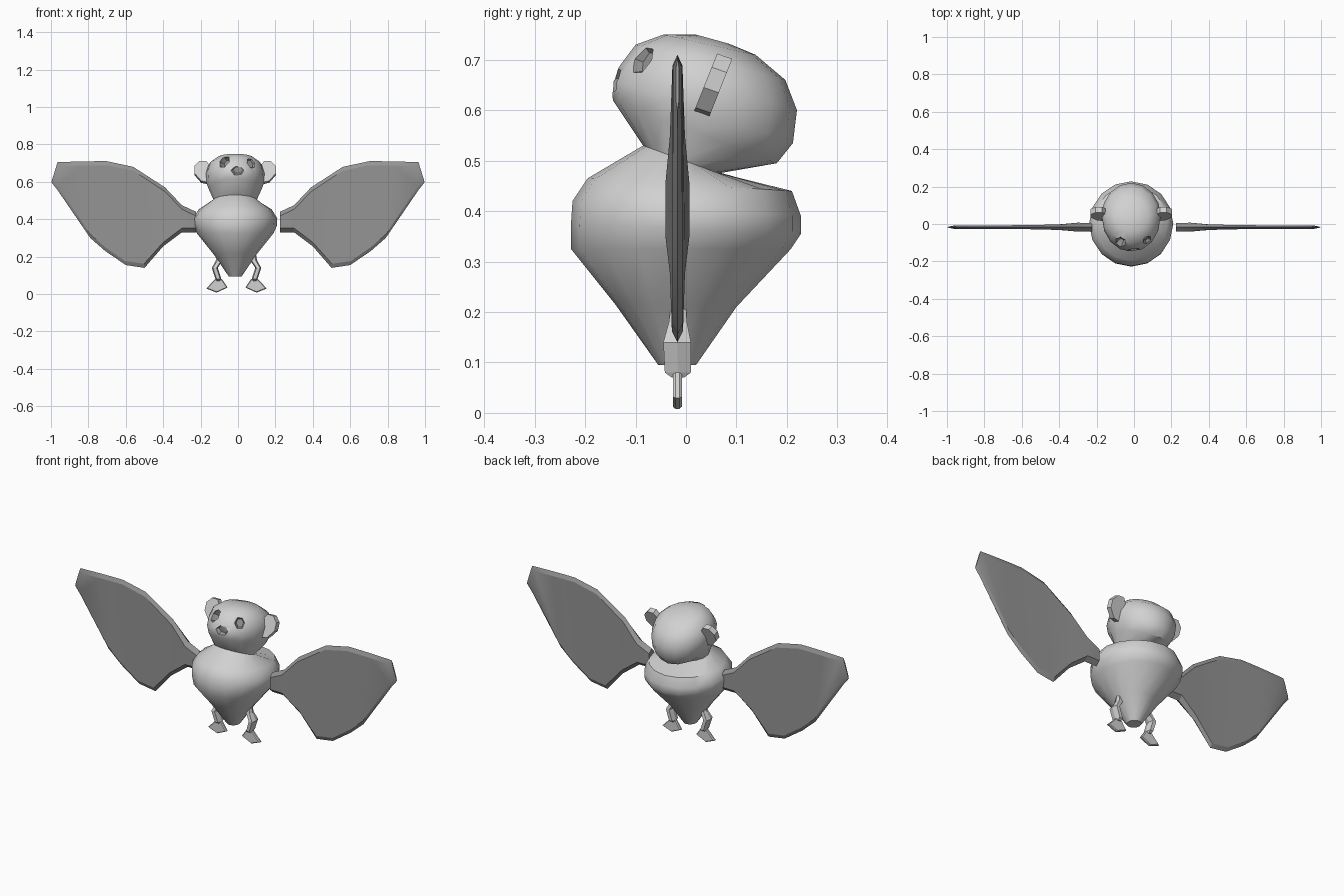
import bpy, bmesh, math
from mathutils import Vector

cube = bpy.data.objects.get("Cube")
if cube:
    bpy.data.objects.remove(cube, do_unlink=True)


def material(name, v):
    m = bpy.data.materials.new(name)
    m.use_nodes = True
    m.diffuse_color = (v, v, v, 1)
    for n in m.node_tree.nodes:
        if n.type == 'BSDF_PRINCIPLED':
            n.inputs["Base Color"].default_value = (v, v, v, 1)
    return m


LIGHT = material("light grey", 0.64)
DARK = material("dark grey", 0.30)
Y0 = -0.017  # plane of the wings and legs


def select(ob):
    bpy.ops.object.select_all(action='DESELECT')
    ob.select_set(True)
    bpy.context.view_layer.objects.active = ob


def loft(name, rings, mats, index=0, smooth=None):
    """Skin equal-sized closed rings and cap both ends."""
    bm = bmesh.new()
    vs = [[bm.verts.new(p) for p in r] for r in rings]
    n = len(vs[0])
    for a, b in zip(vs, vs[1:]):
        for i in range(n):
            j = (i + 1) % n
            bm.faces.new((a[i], a[j], b[j], b[i]))
    bm.faces.new(vs[0][::-1])
    bm.faces.new(vs[-1])
    bmesh.ops.recalc_face_normals(bm, faces=bm.faces)
    for f in bm.faces:
        f.material_index = index
    me = bpy.data.meshes.new(name)
    bm.to_mesh(me)
    bm.free()
    ob = bpy.data.objects.new(name, me)
    bpy.context.collection.objects.link(ob)
    for m in mats:
        me.materials.append(m)
    if smooth:
        select(ob)
        bpy.ops.object.shade_smooth_by_angle(angle=math.radians(smooth))
    return ob


# Body and head: tilted oval rings (front y, front z, back y, back z, half width)
SECTIONS = [
    (-0.055, 0.095, 0.020, 0.095, 0.035),
    (-0.140, 0.215, 0.100, 0.210, 0.115),
    (-0.228, 0.325, 0.208, 0.325, 0.205),
    (-0.228, 0.375, 0.228, 0.355, 0.223),
    (-0.225, 0.420, 0.228, 0.390, 0.225),
    (-0.195, 0.465, 0.210, 0.440, 0.195),
    (-0.085, 0.530, 0.065, 0.475, 0.115),
    (-0.145, 0.620, 0.180, 0.495, 0.140),
    (-0.148, 0.660, 0.212, 0.535, 0.156),
    (-0.130, 0.690, 0.220, 0.600, 0.158),
    (-0.100, 0.730, 0.197, 0.660, 0.140),
    (-0.045, 0.750, 0.138, 0.710, 0.095),
    (0.020, 0.750, 0.085, 0.732, 0.035),
]


def oval(fy, fz, by, bz, w, n=16):
    ring = []
    for i in range(n):
        a = 2 * math.pi * i / n
        t = (1 - math.cos(a)) / 2
        ring.append((-0.015 + w * math.sin(a), fy + (by - fy) * t, fz + (bz - fz) * t))
    return ring


body = loft("body_and_head", [oval(*s) for s in SECTIONS], [LIGHT, DARK])


# Recessed eyes and nose
def recess(center, normal, w, h, depth):
    n = Vector(normal).normalized()
    q = n.to_track_quat('Z', 'Y')
    hexa = [q @ Vector((w * math.cos(k * math.pi / 3), h * math.sin(k * math.pi / 3), 0))
            for k in range(6)]
    rings = [[Vector(center) + p * s + n * d for p in hexa]
             for s, d in ((0.65, -depth), (1.0, 0.0), (1.2, 0.05))]
    cutter = loft("recess_cutter", rings, [LIGHT, DARK], index=1)
    cutter.hide_render = True
    mod = body.modifiers.new("recess", 'BOOLEAN')
    mod.operation = 'DIFFERENCE'
    mod.solver = 'EXACT'
    mod.object = cutter
    select(body)
    bpy.ops.object.modifier_apply(modifier=mod.name)
    bpy.data.objects.remove(cutter, do_unlink=True)


for s in (1, -1):
    recess((0.003 + s * 0.07, -0.088, 0.703), (s * 0.5, -0.75, 0.42), 0.029, 0.036, 0.018)
recess((0.0, -0.147, 0.662), (0, -1, -0.05), 0.042, 0.030, 0.018)
select(body)
bpy.ops.object.shade_smooth_by_angle(angle=math.radians(38))

# Wing sections: top x, top z, bottom x, bottom z, half thickness
WING = [
    (0.225, 0.440, 0.225, 0.330, 0.022),
    (0.300, 0.475, 0.300, 0.330, 0.024),
    (0.390, 0.570, 0.400, 0.255, 0.015),
    (0.560, 0.680, 0.500, 0.140, 0.011),
    (0.700, 0.710, 0.600, 0.155, 0.010),
    (0.770, 0.710, 0.710, 0.230, 0.010),
    (0.840, 0.709, 0.790, 0.300, 0.010),
    (0.940, 0.706, 0.965, 0.556, 0.009),
    (0.965, 0.705, 0.998, 0.598, 0.003),
]


def wing_ring(s, tx, tz, bx, bz, h):
    top, bot = Vector((s * tx, Y0, tz)), Vector((s * bx, Y0, bz))
    step = (bot - top).normalized() * 0.022
    off = Vector((0, h, 0))
    return [top, top + step - off, bot - step - off, bot, bot - step + off, top + step + off]


# Ear outline: sideways offset from the head centre, height
EAR = [(0.135, 0.59), (0.182, 0.600), (0.217, 0.640),
       (0.217, 0.680), (0.190, 0.707), (0.155, 0.707), (0.135, 0.68)]

# Leg path: x, z, half width, front y, back y
LEG = [(0.095, 0.210, 0.018, -0.030, 0.000),
       (0.100, 0.180, 0.018, -0.034, 0.002),
       (0.124, 0.140, 0.016, -0.045, 0.010),
       (0.105, 0.080, 0.016, -0.042, 0.010),
       (0.105, 0.070, 0.012, -0.028, -0.004)]

# Foot outline: x, z
FOOT = [(0.085, 0.080), (0.122, 0.080), (0.170, 0.030), (0.115, 0.008), (0.055, 0.035)]


def leg_ring(s, x, z, w, f, b):
    x -= 0.008
    m = (f + b) / 2
    return [(-0.008 + s * (x + dx), y, z) for dx, y in
            ((-w, m), (-w * 0.6, f), (w * 0.6, f), (w, m), (w * 0.6, b), (-w * 0.6, b))]


for s, side in ((1, "left"), (-1, "right")):
    loft(side + "_wing", [wing_ring(s, *w) for w in WING], [DARK], smooth=20)

    # Ear: flat plate leaning back towards its top
    loft(side + "_ear",
         [[(-0.015 + s * x, 0.03 + (z - 0.59) * 0.40 + d, z - d * 0.35) for x, z in EAR]
          for d in (-0.015, 0.015)], [LIGHT])

    loft(side + "_leg", [leg_ring(s, *p) for p in LEG], [LIGHT])

    # Foot: thin wedge, narrower at the front and back faces
    loft(side + "_foot",
         [[(-0.008 + s * (0.102 + (x - 0.11) * k), Y0 + d, 0.045 + (z - 0.045) * k)
           for x, z in FOOT]
          for k, d in ((0.88, -0.009), (1.0, -0.004), (1.0, 0.004), (0.88, 0.009))], [LIGHT])
